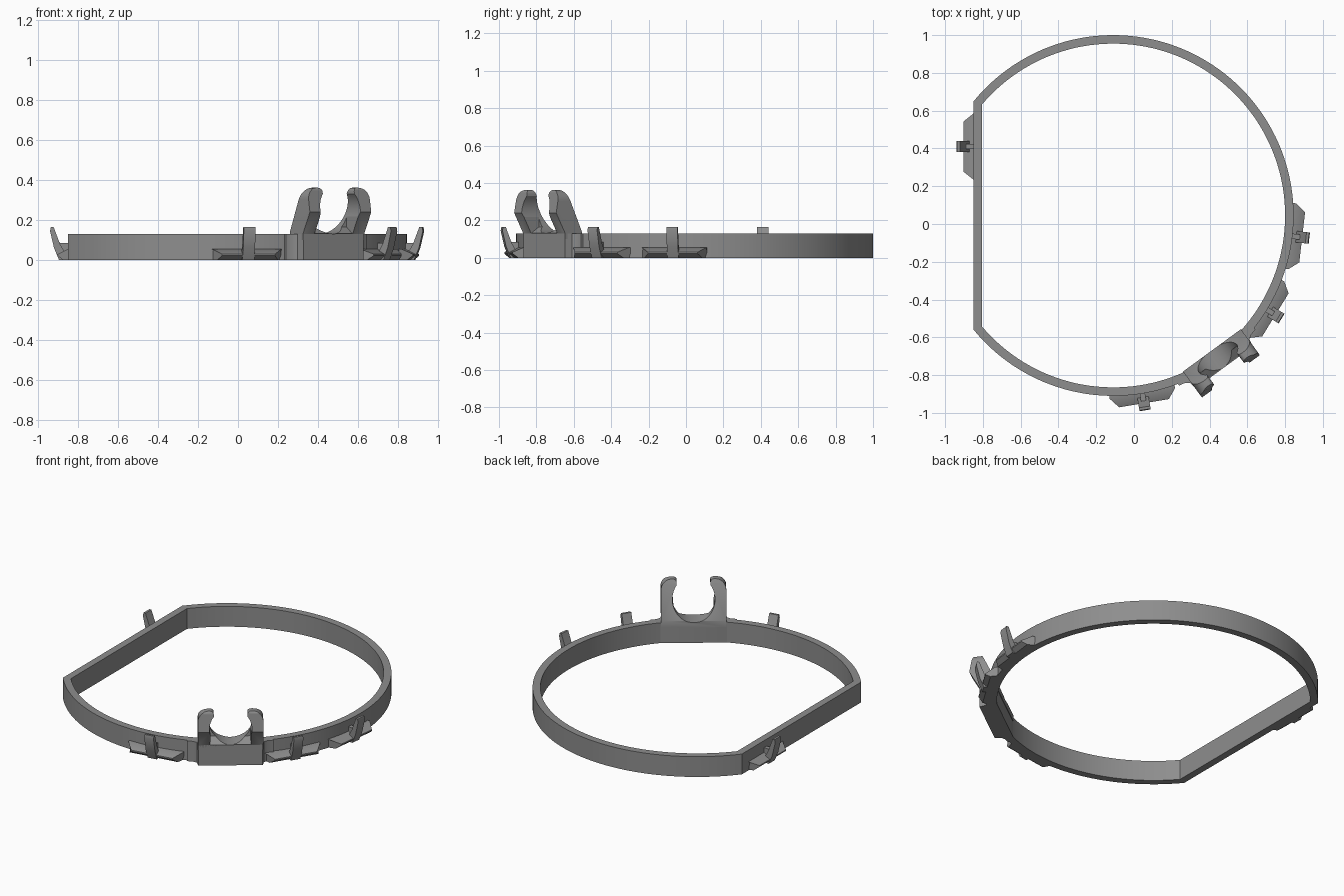
import bpy, bmesh, math
from mathutils import Matrix, Vector

if "Cube" in bpy.data.objects:
    bpy.data.objects.remove(bpy.data.objects["Cube"])

CX, CY, R, WALL, H = -0.11, 0.045, 0.955, 0.045, 0.13
FLAT_X = -0.85

grey = bpy.data.materials.new("mid grey")
grey.diffuse_color = (0.27, 0.27, 0.27, 1)
grey.use_nodes = True
grey.node_tree.nodes["Principled BSDF"].inputs["Base Color"].default_value = grey.diffuse_color


def finish(name, bm, matrix=None, angle=30):
    bmesh.ops.recalc_face_normals(bm, faces=bm.faces)
    me = bpy.data.meshes.new(name)
    bm.to_mesh(me)
    bm.free()
    me.materials.append(grey)
    ob = bpy.data.objects.new(name, me)
    bpy.context.collection.objects.link(ob)
    if matrix:
        ob.matrix_world = matrix
    bpy.ops.object.select_all(action='DESELECT')
    ob.select_set(True)
    bpy.context.view_layer.objects.active = ob
    bpy.ops.object.shade_smooth_by_angle(angle=math.radians(angle))
    return ob


def loft(name, a, b, matrix=None):
    """Solid between two matching closed outlines."""
    bm = bmesh.new()
    va = [bm.verts.new(p) for p in a]
    vb = [bm.verts.new(p) for p in b]
    bm.faces.new(va)
    bm.faces.new(vb[::-1])
    n = len(va)
    for i in range(n):
        j = (i + 1) % n
        bm.faces.new((va[i], va[j], vb[j], vb[i]))
    return finish(name, bm, matrix)


def side_prism(name, pts, width, matrix):
    """Outline in (outward, z) swept sideways; width may depend on outward."""
    w = width if callable(width) else (lambda o: width)
    return loft(name, [(o, -w(o), z) for o, z in pts],
                [(o, w(o), z) for o, z in pts], matrix)


def frame(x, y, deg):
    return Matrix.Translation((x, y, 0)) @ Matrix.Rotation(math.radians(deg), 4, 'Z')


def on_ring(deg):
    a = math.radians(deg)
    return frame(CX + R * math.cos(a), CY + R * math.sin(a), deg)


def combine(ob, tool, op):
    m = ob.modifiers.new(op.lower(), 'BOOLEAN')
    m.operation, m.object, m.solver = op, tool, 'EXACT'
    bpy.context.view_layer.objects.active = ob
    bpy.ops.object.modifier_apply(modifier=m.name)
    bpy.data.objects.remove(tool)


# D-shaped band: long arc closed by a straight side
def d_outline(r, flat):
    lim = math.acos((flat - CX) / r)
    n = 120
    return [(CX + r * math.cos(-lim + 2 * lim * i / n),
             CY + r * math.sin(-lim + 2 * lim * i / n)) for i in range(n + 1)]


bm = bmesh.new()
outer, inner = d_outline(R, FLAT_X), d_outline(R - WALL, FLAT_X + WALL)
loops = [[bm.verts.new((x, y, z)) for x, y in o]
         for o, z in ((outer, 0), (outer, H), (inner, H), (inner, 0))]
n = len(outer)
for k in range(4):
    p, q = loops[k], loops[(k + 1) % 4]
    for i in range(n):
        j = (i + 1) % n
        bm.faces.new((p[i], p[j], q[j], q[i]))
finish("band", bm)

# Four hook tabs: sloped foot, leaning hook and a narrow rib behind it
FOOT = [(-0.03, 0), (0.025, 0), (0.052, 0.022), (0.052, 0.03), (0.0, 0.055), (-0.03, 0.055)]
HOOK = [(0.0, 0), (0.045, 0), (0.07, 0.06), (0.09, 0.145), (0.086, 0.165),
        (0.072, 0.165), (0.04, 0.08), (0.02, 0.045)]
RIB = [(-0.02, 0.02), (0.05, 0.02), (0.06, 0.11), (0.04, 0.085), (-0.02, 0.085)]


def foot_width(o):
    return 0.175 - 0.8 * max(o, 0)


tabs = [on_ring(-80.7), on_ring(-31.5), on_ring(-6.6), frame(FLAT_X, 0.41, 180)]
for i, m in enumerate(tabs, 1):
    side_prism(f"tab_foot_{i}", FOOT, foot_width, m)
    side_prism(f"tab_hook_{i}", HOOK, 0.03, m)
    side_prism(f"tab_rib_{i}", RIB, 0.014, m)

# Clip block with flared sides that blend into the band
M = on_ring(-53.8)
half = [(0.04, 0.187), (0.0, 0.195), (-0.015, 0.215), (-0.022, 0.25), (-0.05, 0.25), (-0.067, 0.19)]
plan = [(o, t) for o, t in half] + [(o, -t) for o, t in reversed(half)]
loft("clip_block", [(o, t, 0) for o, t in plan], [(o, t, H) for o, t in plan], M)

# Leaning clip arms: side outline crossed with a C-shaped front outline
SIDE = [(-0.07, 0.10), (0.04, 0.10), (0.04, 0.13), (0.10, 0.24), (0.08, 0.35),
        (0.07, 0.362), (0.035, 0.362), (0.022, 0.34), (-0.07, 0.14)]
arms = side_prism("clip_arms", SIDE, 0.3, M)


def arc(cy, cz, r, a0, a1, n):
    return [(cy + r * math.cos(math.radians(a0 + (a1 - a0) * i / n)),
             cz + r * math.sin(math.radians(a0 + (a1 - a0) * i / n))) for i in range(n + 1)]


right = arc(0.13, 0.302, 0.06, 0, 90, 8) + arc(0.118, 0.342, 0.02, 90, 180, 4)
left = [(-t, z) for t, z in reversed(right)]
bore = arc(0, 0.255, 0.124, 142, 398, 32)
c_shape = [(-0.19, 0.05), (0.19, 0.05)] + right + bore[::-1] + left
c_tool = loft("clip_tool", [(-0.3, t, z) for t, z in c_shape],
              [(0.3, t, z) for t, z in c_shape], M)
combine(arms, c_tool, 'INTERSECT')

# Sloped recess between the arms, in front of the bore
recess = side_prism("recess_tool", [(0.2, 0.132), (0.038, 0.132), (-0.01, 0.165), (-0.01, 0.25), (0.2, 0.30)],
                    0.118, M)
combine(arms, recess, 'DIFFERENCE')
bpy.context.view_layer.objects.active = arms
bpy.ops.object.select_all(action='DESELECT')
arms.select_set(True)
bpy.ops.object.shade_smooth_by_angle(angle=math.radians(30))
